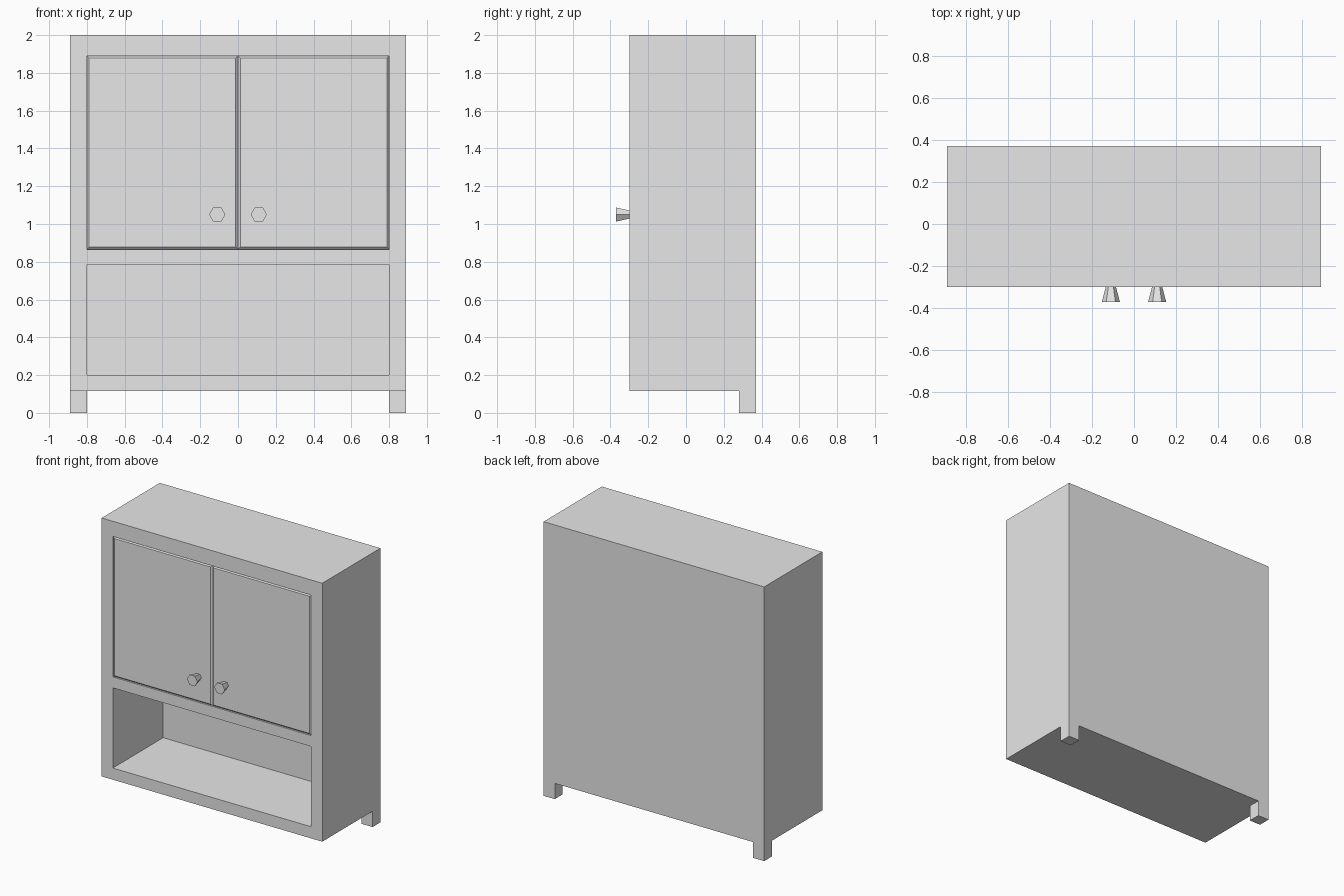
import bpy, bmesh
from math import pi
from mathutils import Matrix, Vector

cube = bpy.data.objects.get("Cube")
if cube:
    bpy.data.objects.remove(cube, do_unlink=True)

# Single plain grey finish
grey = bpy.data.materials.new("plain_grey")
grey.use_nodes = True
colour = (0.8, 0.8, 0.8, 1)
grey.diffuse_color = colour
grey.node_tree.nodes["Principled BSDF"].inputs["Base Color"].default_value = colour


def finish(bm, name):
    bmesh.ops.recalc_face_normals(bm, faces=bm.faces[:])
    mesh = bpy.data.meshes.new(name)
    bm.to_mesh(mesh)
    bm.free()
    mesh.materials.append(grey)
    obj = bpy.data.objects.new(name, mesh)
    bpy.context.collection.objects.link(obj)
    return obj


# Carcass: one solid made of grid cells, with two front openings and two rear legs
X = [-0.89, -0.80, 0.80, 0.89]
Y = [-0.30, 0.28, 0.37]
Z = [0, 0.115, 0.20, 0.785, 0.865, 1.89, 2]
SIZES = (len(X) - 1, len(Y) - 1, len(Z) - 1)


def filled(cell):
    i, j, k = cell
    if any(c < 0 or c >= n for c, n in zip(cell, SIZES)):
        return False
    if k == 0:                       # legs at the back corners only
        return i != 1 and j == 1
    return not (i == 1 and j == 0 and k in (2, 4))


bm = bmesh.new()
for i in range(SIZES[0]):
    for j in range(SIZES[1]):
        for k in range(SIZES[2]):
            cell = (i, j, k)
            if not filled(cell):
                continue
            for axis in range(3):
                for side in (0, 1):
                    beside = list(cell)
                    beside[axis] += 2 * side - 1
                    if filled(beside):
                        continue
                    u, v = [a for a in range(3) if a != axis]
                    corners = []
                    for du, dv in ((0, 0), (1, 0), (1, 1), (0, 1)):
                        p = list(cell)
                        p[axis] += side
                        p[u] += du
                        p[v] += dv
                        corners.append(bm.verts.new((X[p[0]], Y[p[1]], Z[p[2]])))
                    bm.faces.new(corners)
bmesh.ops.remove_doubles(bm, verts=bm.verts[:], dist=0.001)
bmesh.ops.recalc_face_normals(bm, faces=bm.faces[:])
finish(bm, "cabinet_body")


def door(name, side):
    # Slab filling half the upper opening, chamfered around its front
    width, height, depth = 0.80, Z[5] - Z[4], 0.06
    bm = bmesh.new()
    bmesh.ops.create_cube(bm, size=1, matrix=Matrix.Translation(
        (side * width / 2, Y[0] + depth / 2, (Z[4] + Z[5]) / 2))
        @ Matrix.Diagonal((width, depth, height, 1)))
    front = [e for e in bm.edges if all(v.co.y < Y[0] + 0.01 for v in e.verts)]
    bmesh.ops.bevel(bm, geom=front, offset=0.012, segments=1, affect='EDGES')
    finish(bm, name)


def knob(name, side):
    # Six-sided knob flaring towards the front
    bm = bmesh.new()
    place = Matrix.Translation((side * 0.11, -0.334, 1.05)) @ Matrix.Rotation(pi / 2, 4, 'X')
    bmesh.ops.create_cone(bm, cap_ends=True, segments=6, radius1=0.024,
                          radius2=0.043, depth=0.072)
    # Point the corners sideways
    corner = max((v.co for v in bm.verts), key=lambda c: c.x)
    turn = Matrix.Rotation(-Vector((corner.x, corner.y)).angle_signed(Vector((1, 0))), 4, 'Z')
    bmesh.ops.transform(bm, matrix=place @ turn, verts=bm.verts[:])
    finish(bm, name)


for label, side in (("left", 1), ("right", -1)):
    door(label + "_door", side)
    knob(label + "_knob", side)
